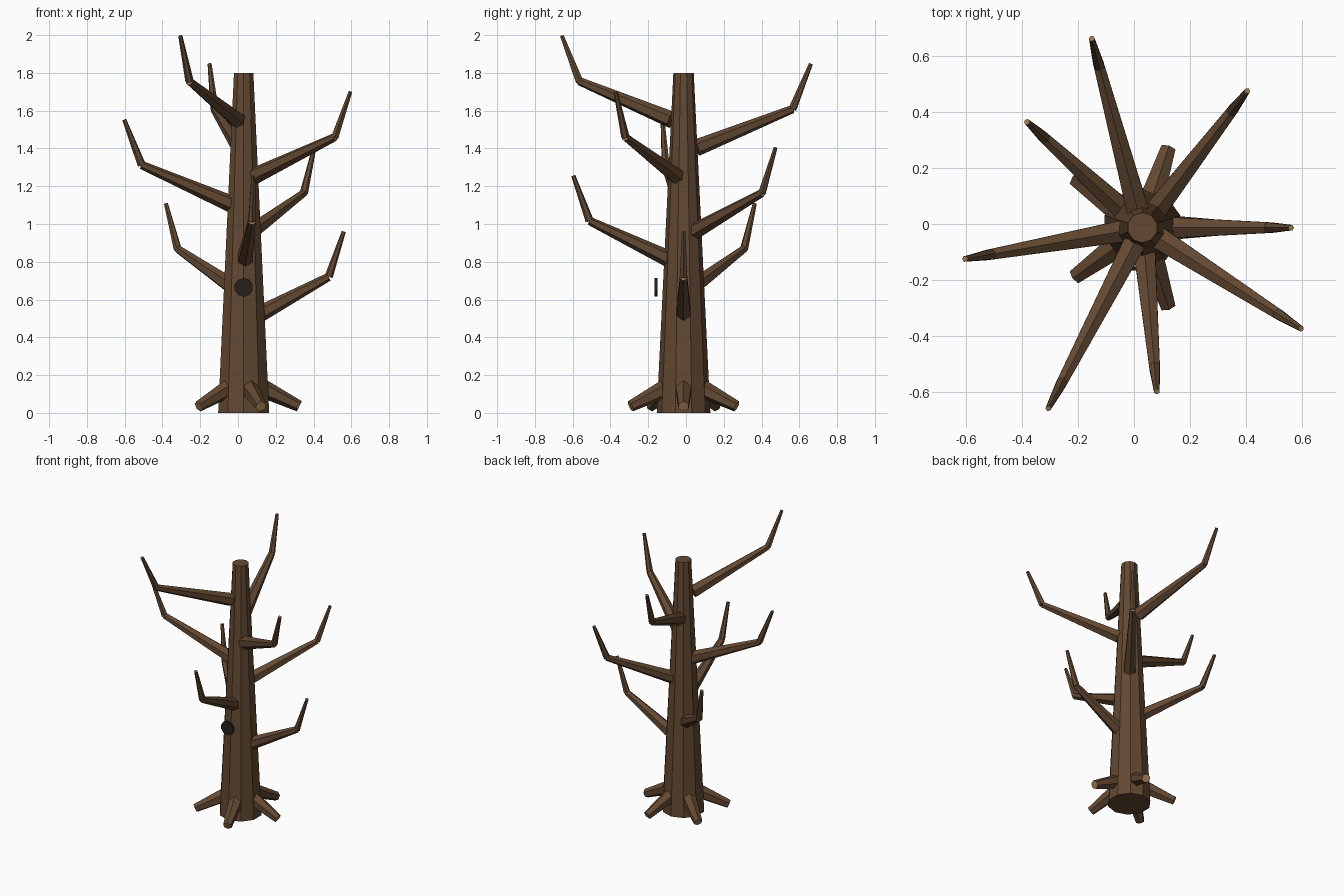
import bpy
from math import cos, sin, radians
from mathutils import Vector

cube = bpy.data.objects.get("Cube")
if cube:
    bpy.data.objects.remove(cube, do_unlink=True)


def make_material(name, color):
    mat = bpy.data.materials.new(name)
    mat.use_nodes = True
    mat.diffuse_color = (*color, 1)
    bsdf = mat.node_tree.nodes["Principled BSDF"]
    bsdf.inputs["Base Color"].default_value = (*color, 1)
    return mat


bark = make_material("bark_brown", (0.125, 0.066, 0.032))
cut_wood = make_material("cut_wood_tan", (0.35, 0.2, 0.085))
hollow_dark = make_material("hollow_dark", (0.02, 0.014, 0.012))

CENTRE = Vector((0.03, -0.013, 0))


def tapered_limb(name, start, end, r1, r2, sides, mat, cap_mat=None):
    """Flat-shaded tapered prism from start to end, with an optional end cap colour."""
    axis = end - start
    bpy.ops.mesh.primitive_cone_add(
        vertices=sides, radius1=r1, radius2=r2, depth=axis.length,
        location=(start + end) / 2,
        rotation=axis.to_track_quat('Z', 'Y').to_euler())
    obj = bpy.context.object
    obj.name = name
    obj.data.materials.append(mat)
    if cap_mat:
        obj.data.materials.append(cap_mat)
        for face in obj.data.polygons:
            face.material_index = int(face.normal.z > 0.9)
    return obj


def around(angle, radius, z):
    """Point at an angle and distance from the trunk axis."""
    a = radians(angle)
    return CENTRE + Vector((radius * cos(a), radius * sin(a), z))


# Trunk
tapered_limb("trunk", CENTRE, CENTRE + Vector((0, 0, 1.8)), 0.142, 0.054, 10, bark)

# Roots, evenly spread around the base
for i in range(5):
    angle = i * 72
    tapered_limb(f"root_{i + 1}", around(angle, 0.09, 0.135), around(angle, 0.295, 0.035),
                 0.05, 0.03, 6, bark, cut_wood)

# Branches spiral up the trunk, each with an upturned twig
for i in range(8):
    angle = i * 137.5
    rise = i * 0.148
    reach = 0.45 + i * 0.0245
    base = around(angle, 0.07, 0.515 + rise)
    elbow = around(angle, reach, 0.72 + rise)
    tip = around(angle, reach + 0.08 + i * 0.0035, 0.96 + rise)
    tapered_limb(f"branch_{i + 1}", base, elbow, 0.045, 0.022, 6, bark, cut_wood)
    tapered_limb(f"twig_{i + 1}", elbow, tip, 0.022, 0.011, 6, bark, cut_wood)

# Dark knot hole disc on the front
tapered_limb("knot_hole", Vector((0.03, -0.151, 0.665)), Vector((0.03, -0.166, 0.665)),
             0.05, 0.05, 10, hollow_dark)
